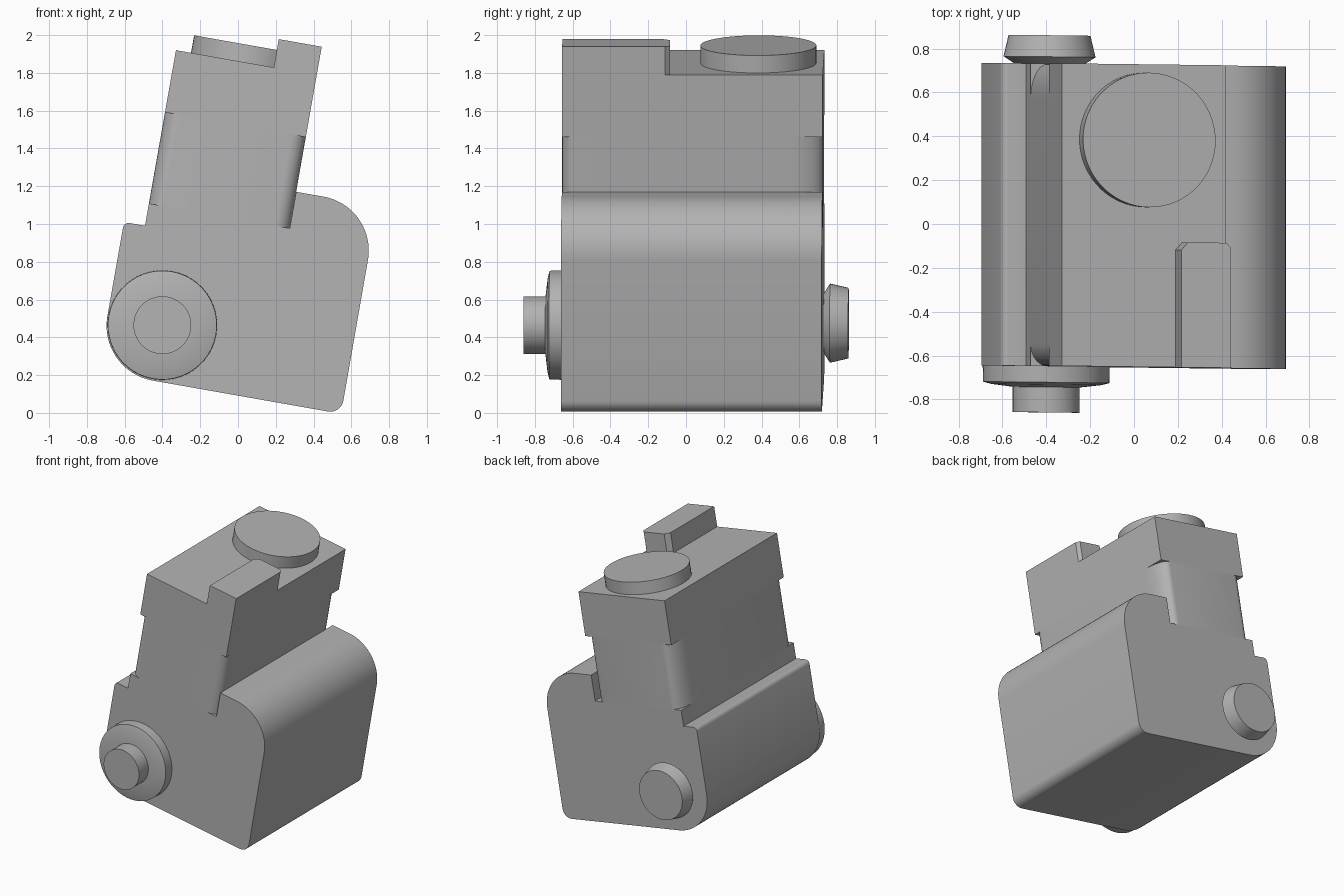
import bpy, bmesh
from math import sin, cos, radians, pi

cube = bpy.data.objects.get("Cube")
if cube:
    bpy.data.objects.remove(cube, do_unlink=True)

TILT = radians(10)      # the whole body leans sideways
YAW = 0.012             # slight skew of the front and back faces
FRONT, BACK = -0.655, 0.725

grey = bpy.data.materials.new("plain grey")
grey.use_nodes = True
grey.diffuse_color = (0.45, 0.45, 0.45, 1)
grey.node_tree.nodes["Principled BSDF"].inputs["Base Color"].default_value = grey.diffuse_color


def arc(cx, cy, rx, ry, start, end, steps=12):
    """Points on an elliptical arc, angles in degrees."""
    angles = [radians(start + (end - start) * i / steps) for i in range(steps + 1)]
    return [(cx + rx * cos(a), cy + ry * sin(a)) for a in angles]


def skin(name, rings):
    """Join equal rings of points into a closed, leaning solid."""
    bm = bmesh.new()
    loops = [[bm.verts.new((x, y - YAW * x, z)) for x, y, z in ring] for ring in rings]
    for low, high in zip(loops, loops[1:]):
        for i in range(len(low)):
            j = (i + 1) % len(low)
            bm.faces.new((low[i], low[j], high[j], high[i]))
    bm.faces.new(loops[0])
    bm.faces.new(loops[-1])
    bmesh.ops.recalc_face_normals(bm, faces=bm.faces)
    mesh = bpy.data.meshes.new(name)
    bm.to_mesh(mesh)
    bm.free()
    mesh.materials.append(grey)
    obj = bpy.data.objects.new(name, mesh)
    bpy.context.collection.objects.link(obj)
    obj.rotation_euler.y = TILT
    bpy.ops.object.select_all(action='DESELECT')
    obj.select_set(True)
    bpy.context.view_layer.objects.active = obj
    bpy.ops.object.shade_smooth_by_angle(angle=radians(25))
    return obj


def extrude_depth(name, outline, front, back):
    return skin(name, [[(x, y, z) for x, z in outline] for y in (front, back)])


def extrude_up(name, outline, low, high):
    return skin(name, [[(x, y, z) for x, y in outline] for z in (low, high)])


def turn(name, cx, cz, profile):
    """Solid of revolution about the depth axis from (radius, depth) pairs."""
    return skin(name, [[(x, y, z) for x, z in arc(cx, cz, r, r, 0, 352.5, 47)]
                       for r, y in profile])


# Main housing with rounded corners, shelf and the foot of the tower
LEFT, RIGHT = -0.657, 0.10
housing = ([(LEFT, 1.01), (LEFT, 0.89)]
           + arc(-0.74, 0.86, 0.03, 0.03, 90, 180, 4)
           + arc(-0.475, 0.385, 0.295, 0.295, 180, 270, 20)
           + arc(0.468, 0.16, 0.07, 0.07, 270, 360, 8)
           + arc(0.247, 0.916, 0.29, 0.29, 0, 90, 20)
           + [(RIGHT, 1.206), (RIGHT, 1.01)])
extrude_depth("housing", housing, FRONT, BACK)

# Tower neck with rounded upright corners
neck = (arc(RIGHT - 0.08, BACK - 0.17, 0.08, 0.17, 0, 90)
        + arc(LEFT + 0.085, BACK - 0.16, 0.085, 0.16, 90, 180)
        + arc(LEFT + 0.08, FRONT + 0.1, 0.08, 0.1, 180, 270)
        + arc(RIGHT - 0.08, FRONT + 0.07, 0.08, 0.07, 270, 360))
extrude_up("tower_neck", neck, 1.01, 1.5)

# Square head of the tower
extrude_up("tower_head", [(LEFT, FRONT), (RIGHT, FRONT), (RIGHT, BACK), (LEFT, BACK)], 1.5, 1.834)

# Raised bar on the head, with clipped back corners
bar = [(-0.131, FRONT), (RIGHT, FRONT), (RIGHT, -0.11), (RIGHT - 0.02, -0.085),
       (-0.10, -0.085), (-0.131, -0.12)]
extrude_up("top_bar", bar, 1.834, 1.986)

# Round button on the head
extrude_up("top_button", arc(-0.269, 0.38, 0.307, 0.307, 0, 354, 59), 1.834, 1.928)

# Front washer and stub
turn("front_washer", -0.475, 0.388, [(0.29, FRONT), (0.288, -0.728), (0.25, -0.738), (0.15, -0.75)])
turn("front_stub", -0.475, 0.388, [(0.153, -0.74), (0.153, -0.865)])

# Back knob, narrow at its root and tapering outward
turn("back_knob", -0.462, 0.401, [(0.16, BACK), (0.21, 0.757), (0.187, 0.855)])
